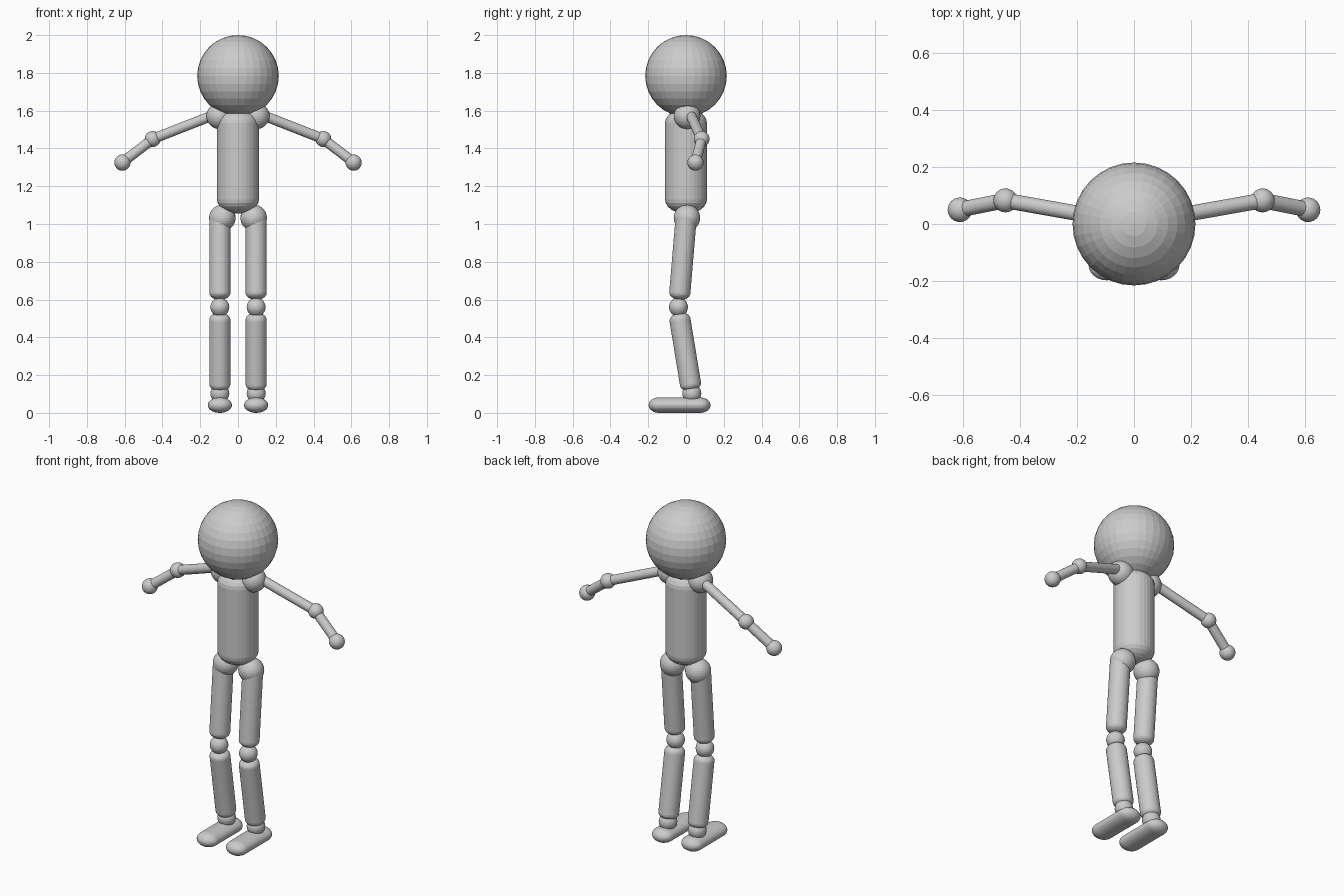
import bpy, bmesh, math
from mathutils import Vector, Matrix

if "Cube" in bpy.data.objects:
    bpy.data.objects.remove(bpy.data.objects["Cube"])

grey = bpy.data.materials.new("plain_grey")
grey.diffuse_color = (0.6, 0.6, 0.6, 1)
grey.use_nodes = True
grey.node_tree.nodes["Principled BSDF"].inputs["Base Color"].default_value = grey.diffuse_color


def finish(name, bm):
    me = bpy.data.meshes.new(name)
    bmesh.ops.recalc_face_normals(bm, faces=bm.faces)
    bm.to_mesh(me)
    bm.free()
    me.materials.append(grey)
    ob = bpy.data.objects.new(name, me)
    bpy.context.collection.objects.link(ob)
    return ob


def ball(name, centre, r, seg=32, rings=16):
    bm = bmesh.new()
    bmesh.ops.create_uvsphere(bm, u_segments=seg, v_segments=rings, radius=r,
                              matrix=Matrix.Translation(centre))
    return finish(name, bm)


def capsule(name, a, b, r, cap, squash=1.0, seg=32, steps=6):
    """Rounded cylinder from tip a to tip b, with domed ends of length cap."""
    a, b = Vector(a), Vector(b)
    axis = b - a
    bm = bmesh.new()
    bmesh.ops.create_uvsphere(bm, u_segments=seg, v_segments=steps * 2, radius=1)
    # stretch the sphere apart along its equator
    ring = [e for e in bm.edges if all(abs(v.co.z) < 1e-4 for v in e.verts)]
    bmesh.ops.split_edges(bm, edges=ring)
    half = axis.length / 2
    for f in bm.faces:
        s = 1 if f.calc_center_median().z > 0 else -1
        for v in f.verts:
            v.tag = s > 0
    for v in bm.verts:
        s = 1 if v.tag else -1
        v.co = Vector((v.co.x * r, v.co.y * r, v.co.z * cap + s * (half - cap)))
    rims = [e for e in bm.edges if e.is_boundary]
    bmesh.ops.bridge_loops(bm, edges=rims)
    rot = axis.to_track_quat('Z', 'Y').to_matrix().to_4x4()
    bm.transform(Matrix.Translation((a + b) / 2) @ Matrix.Diagonal((1, 1, squash, 1)) @ rot)
    return finish(name, bm)


# head and body
ball("head", (0, 0, 1.784), 0.216)
capsule("torso", (0, 0, 1.055), (0, 0, 1.61), 0.111, 0.075)

for side, s in (("left", 1), ("right", -1)):
    # arm
    ball(side + "_shoulder", (s * 0.097, 0.006, 1.572), 0.07)
    capsule(side + "_upper_arm", (s * 0.10, 0.02, 1.588), (s * 0.46, 0.084, 1.447), 0.027, 0.018)
    ball(side + "_elbow", (s * 0.452, 0.083, 1.45), 0.042)
    capsule(side + "_forearm", (s * 0.44, 0.085, 1.458), (s * 0.614, 0.05, 1.325), 0.027, 0.018)
    ball(side + "_hand", (s * 0.612, 0.05, 1.325), 0.043)
    # leg
    x = s * 0.096
    ball(side + "_hip", (s * 0.083, 0.005, 1.032), 0.07)
    capsule(side + "_thigh", (x, 0.003, 1.06), (x, -0.036, 0.598), 0.056, 0.038)
    ball(side + "_knee", (x, -0.04, 0.56), 0.05)
    capsule(side + "_shin", (x, -0.038, 0.53), (x, 0.03, 0.115), 0.056, 0.038)
    ball(side + "_ankle", (x, 0.031, 0.103), 0.05)
    # foot
    capsule(side + "_foot", (x, -0.198, 0.041), (x, 0.13, 0.041), 0.064, 0.055, squash=0.64)
